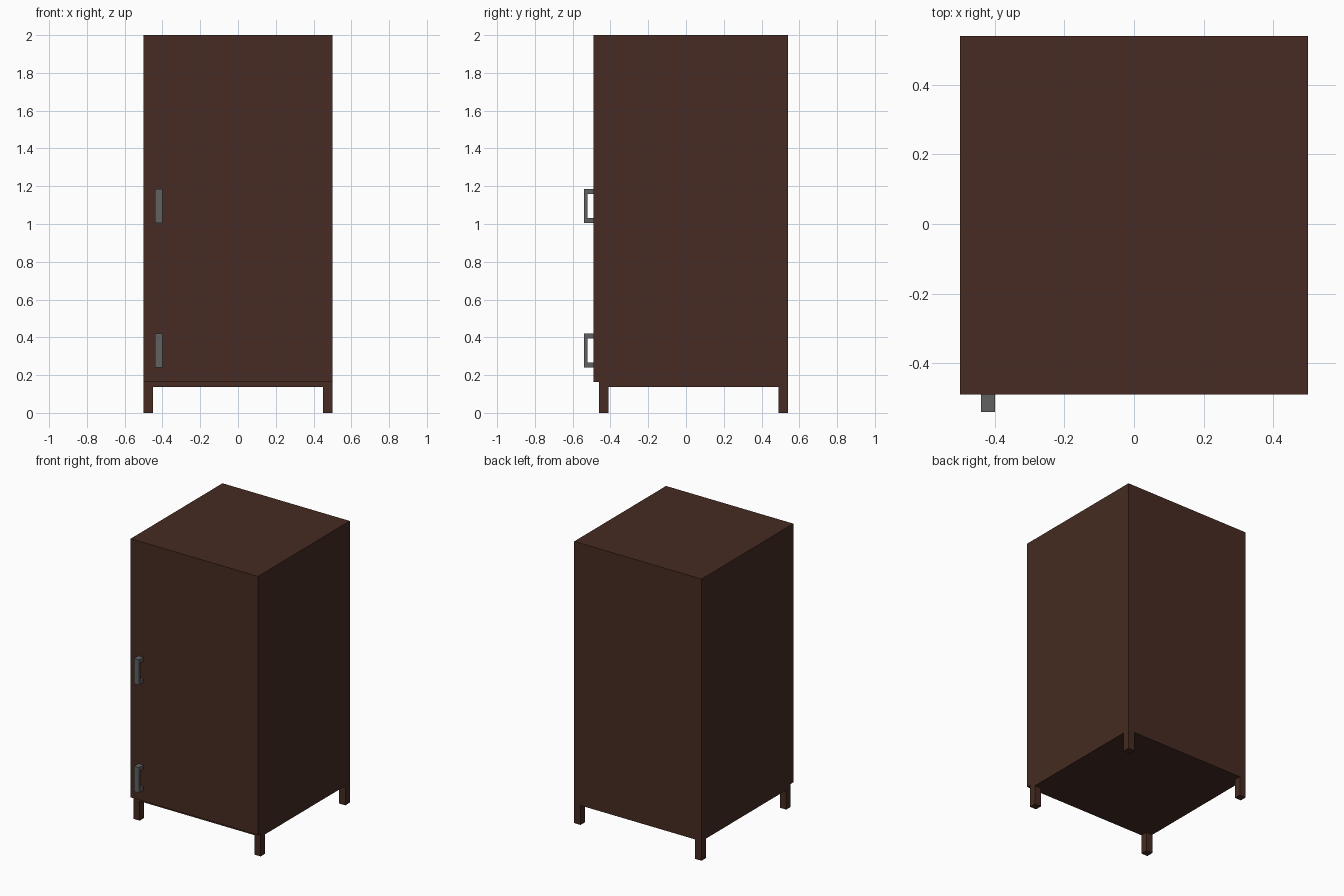
import bpy
import bmesh

cube = bpy.data.objects.get("Cube")
if cube:
    bpy.data.objects.remove(cube)


def material(name, colour):
    mat = bpy.data.materials.new(name)
    mat.use_nodes = True
    mat.diffuse_color = (*colour, 1)
    mat.node_tree.nodes["Principled BSDF"].inputs["Base Color"].default_value = (*colour, 1)
    return mat


wood = material("dark brown wood", (0.061, 0.024, 0.016))
metal = material("grey metal", (0.12, 0.12, 0.12))


def add_object(name, bm, mat):
    bmesh.ops.recalc_face_normals(bm, faces=bm.faces)
    mesh = bpy.data.meshes.new(name)
    bm.to_mesh(mesh)
    bm.free()
    mesh.materials.append(mat)
    obj = bpy.data.objects.new(name, mesh)
    bpy.context.collection.objects.link(obj)
    return obj


def box(name, low, high, mat):
    """Box between two opposite corners."""
    bm = bmesh.new()
    bmesh.ops.create_cube(bm, size=1)
    for v in bm.verts:
        v.co = [l + (c + 0.5) * (h - l) for c, l, h in zip(v.co, low, high)]
    return add_object(name, bm, mat)


def handle(name, x, width, z, height, y_door):
    """C-shaped pull: a side profile extruded across its width."""
    depth, bar, arm = 0.05, 0.018, 0.027
    y_out, y_in, top = y_door - depth, y_door - depth + bar, z + height
    profile = [(y_door, z), (y_out, z), (y_out, top), (y_door, top),
               (y_door, top - arm), (y_in, top - arm), (y_in, z + arm), (y_door, z + arm)]
    bm = bmesh.new()
    face = bm.faces.new([bm.verts.new((x, y, h)) for y, h in profile])
    side = bmesh.ops.extrude_face_region(bm, geom=[face])["geom"]
    bmesh.ops.translate(bm, vec=(width, 0, 0),
                        verts=[g for g in side if isinstance(g, bmesh.types.BMVert)])
    return add_object(name, bm, metal)


half, front, face_y, back = 0.5, -0.46, -0.49, 0.54
base, door_base, seam, top = 0.138, 0.163, 0.48, 2.0

# Cabinet body
box("cabinet_body", (-half, front, base), (half, back, top), wood)

# Door and drawer front, meeting at a hairline seam
box("door", (-half, face_y, seam), (half, front, top), wood)
box("drawer_front", (-half, face_y, door_base), (half, front, seam), wood)

# Four square legs at the corners
leg = 0.05
for side, x in (("right", -half), ("left", half - leg)):
    for end, y in (("front", front), ("back", back - leg)):
        box(f"{end}_{side}_leg", (x, y, 0), (x + leg, y + leg, base), wood)

# Pull handles
handle("door_handle", -0.44, 0.04, 1.005, 0.18, face_y)
handle("drawer_handle", -0.44, 0.04, 0.24, 0.18, face_y)
